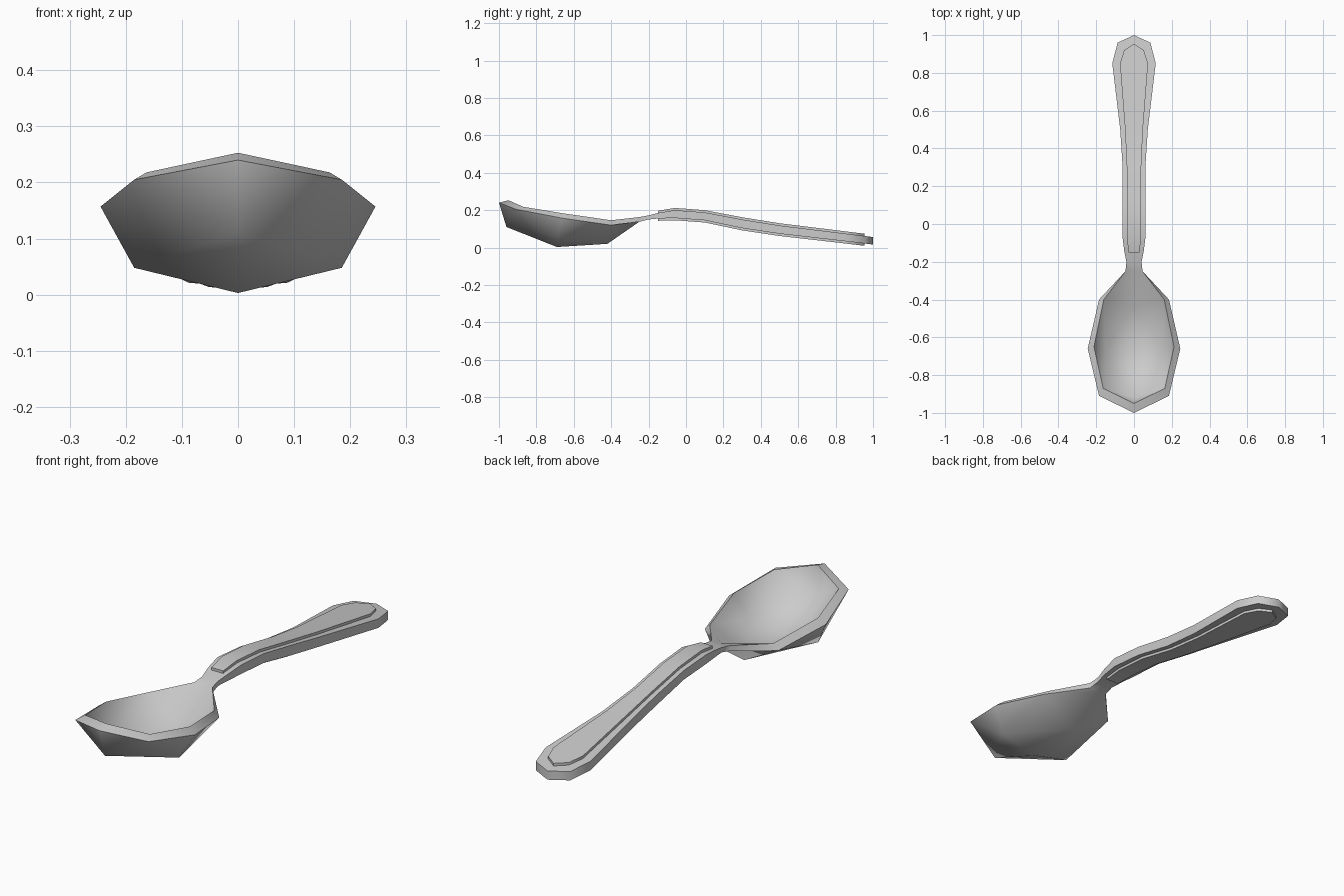
import bpy, bmesh, math

old = bpy.data.objects.get("Cube")
if old:
    bpy.data.objects.remove(old)

steel = bpy.data.materials.new("brushed grey")
steel.use_nodes = True
GREY = (0.6, 0.6, 0.6, 1)
steel.diffuse_color = GREY
steel.node_tree.nodes["Principled BSDF"].inputs["Base Color"].default_value = GREY


def face(bm, *verts):
    """Add a face, dropping repeated corners where the shape closes to a point."""
    unique = list(dict.fromkeys(verts))
    if len(unique) > 2:
        bm.faces.new(unique)


def loft(bm, stations, cap_start=True):
    """Half of a flat bar from (y, half width, top, bottom) stations; returns first section."""
    rows = []
    for y, w, top, bottom in stations:
        tc, bc = bm.verts.new((0, y, top)), bm.verts.new((0, y, bottom))
        te = bm.verts.new((w, y, top)) if w else tc
        be = bm.verts.new((w, y, bottom)) if w else bc
        rows.append((tc, te, be, bc))
    for a, b in zip(rows, rows[1:]):
        for k in range(3):
            face(bm, a[k], a[k + 1], b[k + 1], b[k])
    if cap_start:
        face(bm, *rows[0])
    return rows[0]


def finish(bm, name, angle):
    """Mirror the half across x, fix normals and shade."""
    geom = bm.verts[:] + bm.edges[:] + bm.faces[:]
    bmesh.ops.mirror(bm, geom=geom, axis='X', merge_dist=0.0005)
    bmesh.ops.remove_doubles(bm, verts=bm.verts[:], dist=0.0005)
    bmesh.ops.recalc_face_normals(bm, faces=bm.faces[:])
    mesh = bpy.data.meshes.new(name)
    bm.to_mesh(mesh)
    bm.free()
    mesh.materials.append(steel)
    obj = bpy.data.objects.new(name, mesh)
    bpy.context.collection.objects.link(obj)
    bpy.ops.object.select_all(action='DESELECT')
    obj.select_set(True)
    bpy.context.view_layer.objects.active = obj
    bpy.ops.object.shade_smooth_by_angle(angle=math.radians(angle))
    return obj


# Handle stations: y, half width, top, bottom
handle = [
    (-0.25, 0.045, 0.163, 0.138), (-0.20, 0.040, 0.172, 0.150),
    (-0.14, 0.052, 0.187, 0.156), (-0.06, 0.062, 0.200, 0.158),
    (0.10, 0.060, 0.188, 0.146), (0.30, 0.060, 0.150, 0.104),
    (0.50, 0.073, 0.118, 0.074), (0.85, 0.115, 0.075, 0.034),
    (0.96, 0.087, 0.061, 0.021), (1.00, 0, 0.056, 0.016),
]


def handle_z(y, column):
    """Height of the handle's top (2) or bottom (3) surface at y."""
    for a, b in zip(handle, handle[1:]):
        if y <= b[0]:
            return a[column] + (b[column] - a[column]) * (y - a[0]) / (b[0] - a[0])


# Bowl, neck and handle as one body
bm = bmesh.new()
top_mid, top_edge, low_edge, low_mid = loft(bm, handle, cap_start=False)


def shell(rim_points, bottom_points, neck_edge, neck_mid):
    """One skin of the bowl: rim from tip to neck, and its faceted bottom."""
    tip, fore, side, aft = [bm.verts.new(p) for p in rim_points]
    front, flank, centre, back = [bm.verts.new(p) for p in bottom_points]
    face(bm, tip, fore, front)
    face(bm, fore, flank, front)
    face(bm, fore, side, flank)
    face(bm, side, aft, flank)
    face(bm, front, flank, centre)
    face(bm, flank, back, centre)
    face(bm, flank, aft, back)
    face(bm, aft, neck_edge, neck_mid, back)
    return [tip, fore, side, aft, neck_edge]


outer = shell(
    [(0, -1, 0.24), (0.185, -0.91, 0.205), (0.245, -0.66, 0.157), (0.185, -0.40, 0.12)],
    [(0, -0.96, 0.11), (0.185, -0.69, 0.048), (0, -0.69, 0.003), (0, -0.42, 0.02)],
    low_edge, low_mid)
inner = shell(
    [(0, -0.95, 0.253), (0.163, -0.87, 0.218), (0.212, -0.65, 0.182), (0.16, -0.40, 0.146)],
    [(0, -0.92, 0.13), (0.155, -0.68, 0.07), (0, -0.69, 0.027), (0, -0.44, 0.045)],
    top_edge, top_mid)
for i in range(4):
    face(bm, outer[i], outer[i + 1], inner[i + 1], inner[i])
finish(bm, "spoon_body", 60)

# Raised panels on the upper and lower sides of the handle: y, half width
panel = [(-0.15, 0.030), (-0.06, 0.037), (0.10, 0.038), (0.30, 0.038),
         (0.50, 0.047), (0.85, 0.074), (0.92, 0.052), (0.955, 0)]
for name, column, lift in (("upper_panel", 2, 0.012), ("lower_panel", 3, -0.012)):
    bm = bmesh.new()
    loft(bm, [(y, w, handle_z(y, column) + lift, handle_z(y, column) - lift / 3)
              for y, w in panel])
    finish(bm, name, 40)
